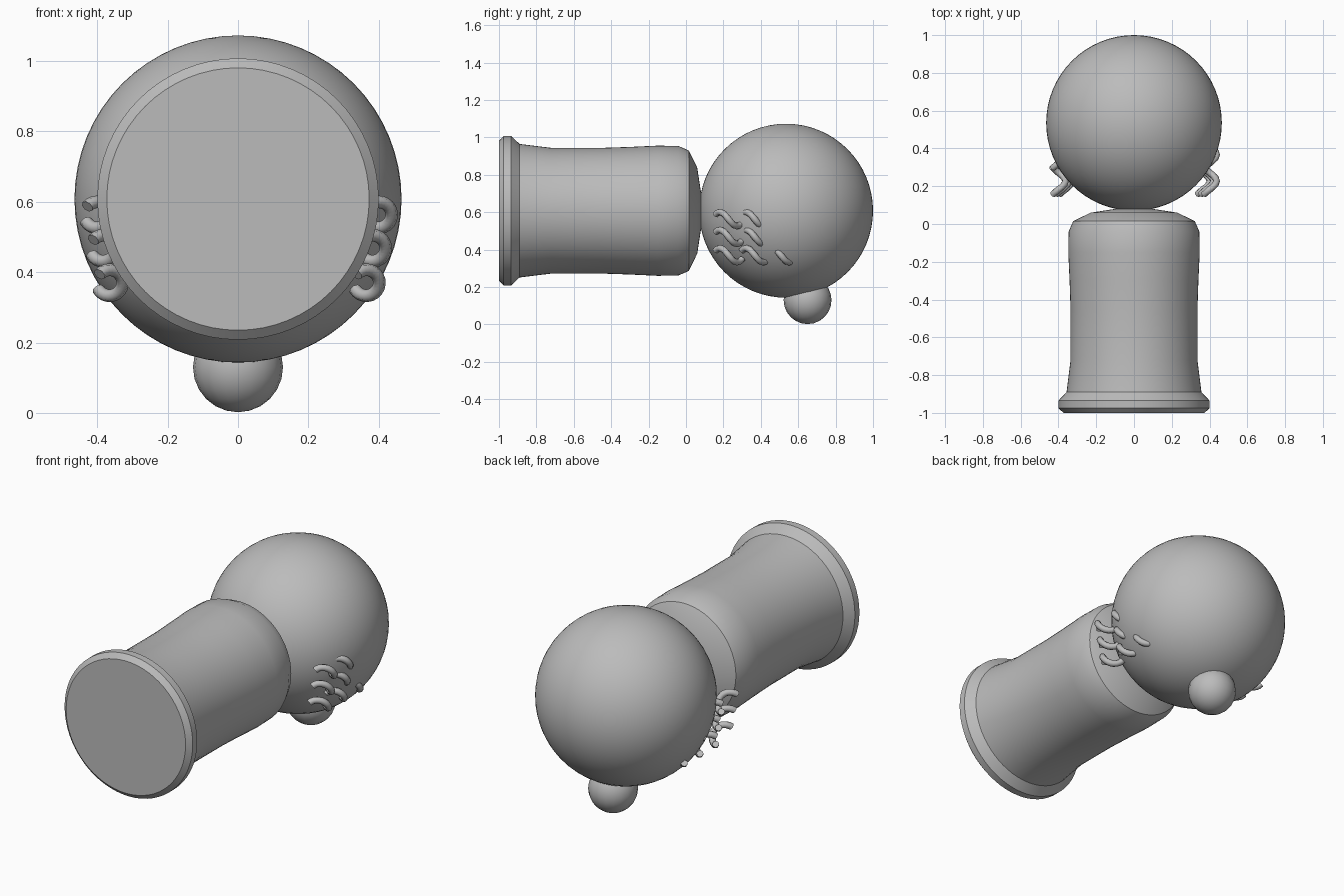
import bpy
import bmesh
import math
from mathutils import Matrix, Vector

cube = bpy.data.objects.get("Cube")
if cube:
    bpy.data.objects.remove(cube, do_unlink=True)

GREY = (0.5, 0.5, 0.5, 1)
AXIS_Z = 0.608

grey = bpy.data.materials.new("plain_grey")
grey.use_nodes = True
grey.diffuse_color = GREY
grey.node_tree.nodes["Principled BSDF"].inputs["Base Color"].default_value = GREY


def add_object(name, bm, sharp_angle):
    """Turn a bmesh into a smooth-shaded object."""
    bmesh.ops.recalc_face_normals(bm, faces=bm.faces)
    mesh = bpy.data.meshes.new(name)
    bm.to_mesh(mesh)
    bm.free()
    mesh.materials.append(grey)
    obj = bpy.data.objects.new(name, mesh)
    bpy.context.collection.objects.link(obj)
    bpy.ops.object.select_all(action="DESELECT")
    obj.select_set(True)
    bpy.context.view_layer.objects.active = obj
    bpy.ops.object.shade_smooth_by_angle(angle=math.radians(sharp_angle))
    return obj


def ball(name, center, radius, segments, rings):
    bm = bmesh.new()
    bmesh.ops.create_uvsphere(bm, u_segments=segments, v_segments=rings,
                              radius=radius, matrix=Matrix.Translation(center))
    add_object(name, bm, 60)


def lathe(name, profile, segments):
    """Spin (y, radius) points around the lengthwise axis."""
    bm = bmesh.new()
    points = [bm.verts.new((r, y, AXIS_Z)) for y, r in profile]
    edges = [bm.edges.new(pair) for pair in zip(points, points[1:])]
    bmesh.ops.spin(bm, geom=points + edges, cent=(0, 0, AXIS_Z), axis=(0, 1, 0),
                   angle=math.tau, steps=segments)
    bmesh.ops.remove_doubles(bm, verts=bm.verts, dist=0.0005)
    add_object(name, bm, 28)


def curl(name, center, radius=0.037, tube=0.018, pitch=0.18, steps=18, sides=8):
    """Sweep a round section along a short corkscrew running in y."""
    bm = bmesh.new()
    rings = []
    for i in range(steps + 1):
        t = math.radians(-50 + 290 * i / steps)
        out = Vector((math.sin(t), 0, math.cos(t)))
        along = Vector((math.cos(t) * radius, pitch / math.tau, -math.sin(t) * radius))
        side = along.normalized().cross(out)
        middle = Vector(center) + out * radius
        middle.y += pitch * (t / math.tau - 0.25)
        ring = []
        for k in range(sides):
            a = math.tau * k / sides
            ring.append(bm.verts.new(middle + tube * (out * math.cos(a) + side * math.sin(a))))
        rings.append(ring)
    for a, b in zip(rings, rings[1:]):
        for k in range(sides):
            n = (k + 1) % sides
            bm.faces.new((a[k], a[n], b[n], b[k]))
    bm.faces.new(rings[0])
    bm.faces.new(rings[-1])
    add_object(name, bm, 50)


# Head and the small ball under it
ball("head", (0, 0.535, AXIS_Z), 0.465, 64, 32)
ball("chin_ball", (0, 0.65, 0.13), 0.128, 20, 12)

# Body with a flared rim at the front and a domed end against the head
lathe("body", [
    (-1, 0), (-1, 0.373), (-0.975, 0.4), (-0.935, 0.4), (-0.89, 0.357),
    (-0.72, 0.336), (-0.45, 0.336), (-0.3, 0.341), (-0.15, 0.348),
    (-0.04, 0.346), (0.015, 0.322), (0.06, 0.23), (0.08, 0.1), (0.083, 0)], 64)

# Corkscrew curls on both cheeks: three rows, three deep
for side_name, sign in (("left", 1), ("right", -1)):
    for row, (x, z) in enumerate(((0.4, 0.563), (0.383, 0.468), (0.365, 0.37))):
        for column in range(3):
            curl(f"{side_name}_curl_{row + 1}_{column + 1}",
                 (sign * x, 0.227 + 0.14 * column, z))
